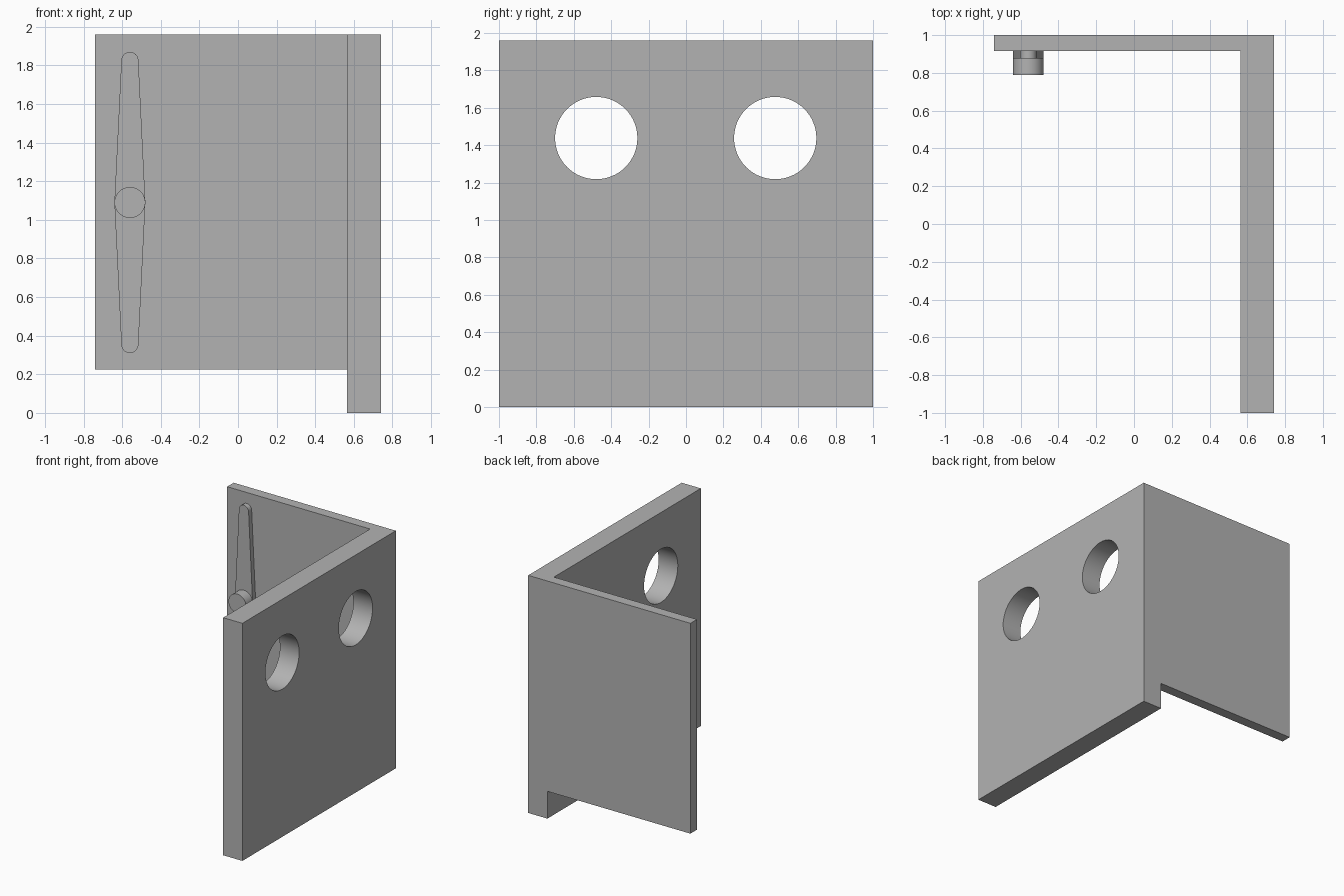
import bpy, bmesh
from math import cos, sin, pi, asin, radians
from mathutils import Matrix, Vector

cube = bpy.data.objects.get("Cube")
if cube:
    bpy.data.objects.remove(cube, do_unlink=True)

grey = bpy.data.materials.new("plain grey")
grey.use_nodes = True
colour = (0.45, 0.45, 0.45, 1)
grey.diffuse_color = colour
grey.node_tree.nodes["Principled BSDF"].inputs["Base Color"].default_value = colour


def make(name, bm):
    bmesh.ops.recalc_face_normals(bm, faces=bm.faces)
    mesh = bpy.data.meshes.new(name)
    bm.to_mesh(mesh)
    bm.free()
    mesh.materials.append(grey)
    ob = bpy.data.objects.new(name, mesh)
    bpy.context.collection.objects.link(ob)
    return ob


def box(name, low, high):
    low, high = Vector(low), Vector(high)
    bm = bmesh.new()
    bmesh.ops.create_cube(bm, size=1, matrix=Matrix.Translation((low + high) / 2)
                          @ Matrix.Diagonal((*(high - low), 1)))
    return make(name, bm)


def cylinder(name, centre, radius, depth, axis, segments):
    bm = bmesh.new()
    turn = Matrix.Rotation(pi / 2, 4, axis)
    bmesh.ops.create_cone(bm, cap_ends=True, segments=segments, radius1=radius,
                          radius2=radius, depth=depth,
                          matrix=Matrix.Translation(centre) @ turn)
    return make(name, bm)


def smooth(ob):
    bpy.ops.object.select_all(action='DESELECT')
    ob.select_set(True)
    bpy.context.view_layer.objects.active = ob
    bpy.ops.object.shade_smooth_by_angle(angle=radians(30))


def cut(ob, cutter):
    mod = ob.modifiers.new("cut", 'BOOLEAN')
    mod.operation = 'DIFFERENCE'
    mod.solver = 'EXACT'
    mod.object = cutter
    bpy.context.view_layer.objects.active = ob
    bpy.ops.object.modifier_apply(modifier=mod.name)
    bpy.data.objects.remove(cutter, do_unlink=True)


INNER_X, INNER_Y = 0.565, 0.915

# L-shaped panels: a thick side wall and a thin, raised back wall
panels = box("corner_panels", (-0.74, -1, 0), (0.74, 1, 1.96))
cut(panels, box("room_cutter", (-1, -1.2, -0.2), (INNER_X, INNER_Y, 2.2)))
cut(panels, box("notch_cutter", (-1, 0.5, -0.2), (INNER_X, 1.2, 0.225)))

# Round holes through the side wall
for y in (-0.48, 0.477):
    cut(panels, cylinder("hole_cutter", (0.65, y, 1.438), 0.22, 0.5, 'Y', 64))
smooth(panels)

# Tapered lever blade: outline around a hub circle and two smaller end circles
CX, CZ, HUB, TIP, REACH = -0.56, 1.09, 0.08, 0.044, 0.736
tilt = asin((HUB - TIP) / REACH)


def arc(dz, radius, start, end, steps):
    angles = [start + (end - start) * i / steps for i in range(steps + 1)]
    return [(CX + radius * cos(a), CZ + dz + radius * sin(a)) for a in angles]


outline = (arc(0, HUB, -tilt, tilt, 2) + arc(REACH, TIP, tilt, pi - tilt, 16)
           + arc(0, HUB, pi - tilt, pi + tilt, 2)
           + arc(-REACH, TIP, pi + tilt, 2 * pi - tilt, 16))
bm = bmesh.new()
face = bm.faces.new([bm.verts.new((x, INNER_Y, z)) for x, z in outline])
extruded = bmesh.ops.extrude_face_region(bm, geom=[face])["geom"]
bmesh.ops.translate(bm, vec=(0, -0.04, 0),
                    verts=[v for v in extruded if isinstance(v, bmesh.types.BMVert)])
smooth(make("lever_blade", bm))

# Round hub standing on the blade
smooth(cylinder("lever_hub", (CX, 0.8325, CZ), HUB, 0.085, 'X', 48))
